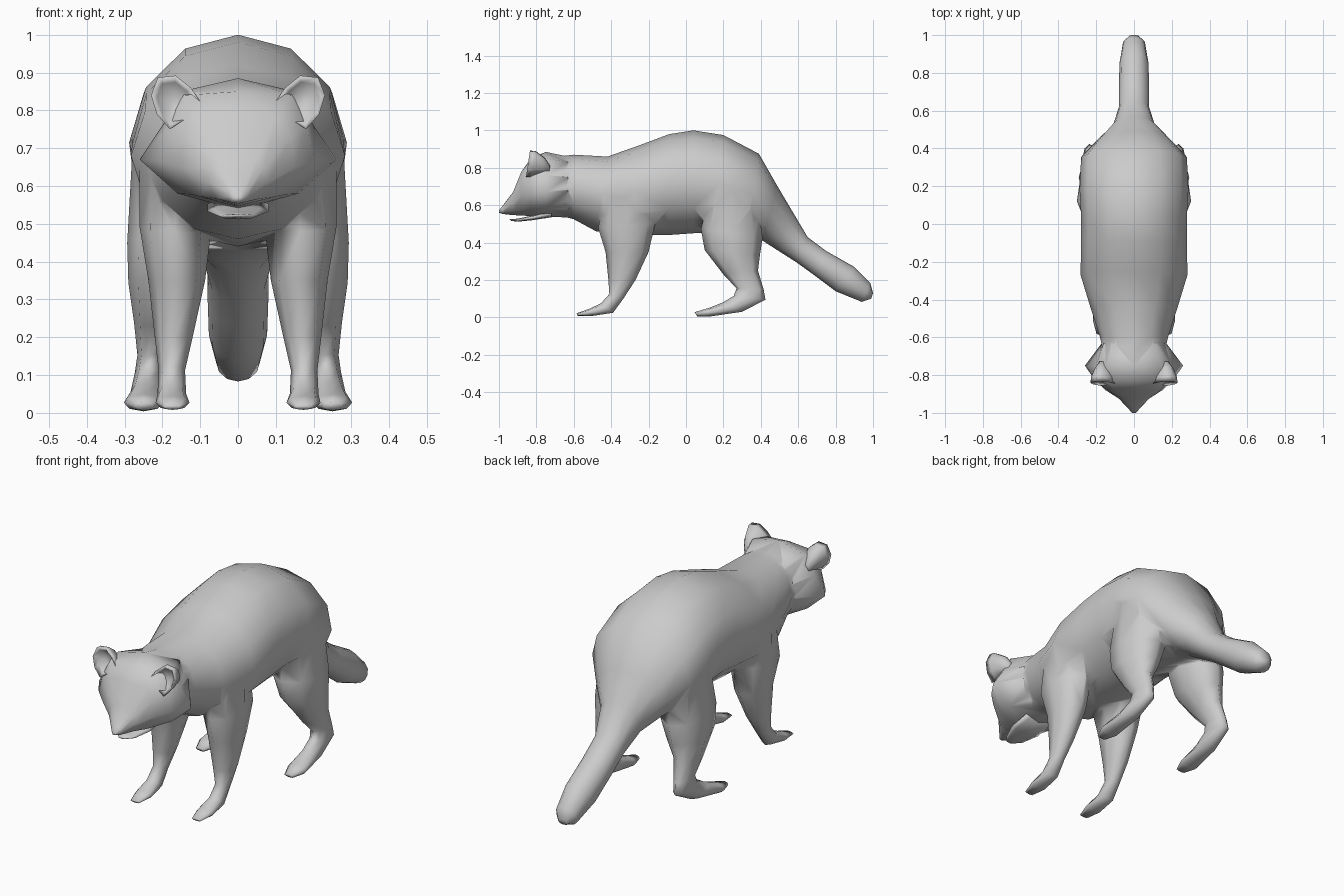
import bpy, bmesh, math
from mathutils import Vector


def skin(name, rings):
    """Bridge equal-length point rings into a closed smooth mesh."""
    bm = bmesh.new()
    loops = [[bm.verts.new(p) for p in r] for r in rings]
    n = len(loops[0])
    for r, s in zip(loops, loops[1:]):
        for i in range(n):
            j = (i + 1) % n
            bm.faces.new((r[i], r[j], s[j], s[i]))
    bm.faces.new(loops[0])
    bm.faces.new(loops[-1])
    bmesh.ops.recalc_face_normals(bm, faces=bm.faces)
    for f in bm.faces:
        f.smooth = True
    me = bpy.data.meshes.new(name)
    bm.to_mesh(me)
    bm.free()
    ob = bpy.data.objects.new(name, me)
    bpy.context.collection.objects.link(ob)
    return ob


def tube(name, rings, sides, side=1):
    """Rings: (y, z) of one edge, (y, z) of the opposite edge, centre x, half width."""
    out = []
    for ay, az, by, bz, x, w in rings:
        c = Vector((side * x, (ay + by) / 2, (az + bz) / 2))
        up = Vector((0, (ay - by) / 2, (az - bz) / 2))
        out.append([c + up * math.sin(t) + Vector((w * math.cos(t), 0, 0))
                    for t in (2 * math.pi * i / sides for i in range(sides))])
    return skin(name, out)


# Torso running into the tail
body = tube("body", [
    (-.78, .85, -.78, .57, 0, .14),
    (-.60, .87, -.60, .525, 0, .18),
    (-.42, .86, -.48, .46, 0, .228),
    (-.25, .92, -.29, .44, 0, .283),
    (-.09, .98, -.10, .44, 0, .28),
    (.04, 1.0, .04, .45, 0, .28),
    (.20, .975, .16, .455, 0, .288),
    (.39, .875, .32, .43, 0, .28),
    (.49, .70, .41, .41, 0, .19),
    (.57, .565, .48, .365, 0, .11),
    (.65, .43, .59, .295, 0, .08),
    (.75, .355, .68, .23, 0, .08),
    (.90, .27, .80, .14, 0, .077),
    (.985, .185, .94, .083, 0, .058),
    (1.0, .13, .99, .10, 0, .025)], 12)

# Head: half sections from crown to chin
sections = [
    (-.63, [(0, .86), (.11, .83), (.16, .75), (.17, .68), (.12, .58), (0, .535)]),
    (-.75, [(0, .885), (.15, .85), (.20, .76), (.26, .67), (.16, .58), (0, .537)]),
    (-.83, [(0, .85), (.14, .84), (.18, .76), (.205, .665), (.13, .578), (0, .542)]),
    (-.88, [(0, .78), (.10, .78), (.14, .73), (.15, .65), (.10, .572), (0, .545)]),
    (-.925, [(0, .67), (.05, .67), (.07, .65), (.08, .61), (.06, .567), (0, .547)]),
    (-.98, [(0, .597), (.015, .595), (.025, .587), (.028, .573), (.02, .558), (0, .553)]),
    (-1.0, [(0, .572), (.005, .572), (.01, .57), (.01, .566), (.008, .562), (0, .56)])]
head = skin("head", [[(x, y, z) for x, z in h] + [(-x, y, z) for x, z in h[-2:0:-1]]
                     for y, h in sections])

# Legs, front edge then back edge of each ring
FRONT_LEG = [
    (-.42, .70, -.21, .70, .16, .10),
    (-.47, .48, -.165, .50, .165, .095),
    (-.43, .35, -.20, .35, .162, .075),
    (-.415, .20, -.27, .20, .17, .05),
    (-.41, .125, -.335, .10, .175, .035),
    (-.455, .075, -.39, .025, .175, .038),
    (-.52, .045, -.50, .008, .173, .045),
    (-.585, .022, -.58, .008, .173, .025)]
HIND_LEG = [
    (.13, .68, .37, .68, .175, .105),
    (.08, .47, .41, .43, .185, .108),
    (.10, .36, .395, .33, .20, .09),
    (.20, .23, .385, .25, .22, .055),
    (.27, .155, .415, .15, .23, .036),
    (.255, .115, .425, .095, .235, .038),
    (.20, .082, .30, .03, .242, .042),
    (.12, .05, .12, .004, .25, .052),
    (.045, .028, .06, .006, .25, .025)]
parts = [head]
for s, tag in ((1, "left"), (-1, "right")):
    parts.append(tube("front_leg_" + tag, FRONT_LEG, 8, s))
    parts.append(tube("hind_leg_" + tag, HIND_LEG, 8, s))

# Fuse head and legs into one skin
bpy.context.view_layer.objects.active = body
for p in parts:
    m = body.modifiers.new("join", 'BOOLEAN')
    m.operation, m.solver, m.object = 'UNION', 'EXACT', p
    bpy.ops.object.modifier_apply(modifier=m.name)
    bpy.data.objects.remove(p)
for f in body.data.polygons:
    f.use_smooth = True

# Cupped ears: recess, rim, then back
RIM = [(.09, .81), (.125, .86), (.165, .892), (.212, .887), (.23, .84), (.215, .79), (.18, .75)]


def ear_ring(s, scale, y, drop=0):
    cx, cz = .165, .82
    return [(s * (cx + (x - cx) * scale), y + .15 * (.82 - z) * -1 * scale,
             cz + (z - cz) * scale - drop) for x, z in RIM]


for s, tag in ((1, "left"), (-1, "right")):
    skin("ear_" + tag, [ear_ring(s, .3, -.805), ear_ring(s, .75, -.825), ear_ring(s, 1, -.845),
                        ear_ring(s, .97, -.815), ear_ring(s, .65, -.765, .01),
                        ear_ring(s, .3, -.73, .03)])

# Lower jaw, slightly open
tube("lower_jaw", [
    (-.945, .526, -.935, .516, 0, .015),
    (-.90, .528, -.90, .512, 0, .05),
    (-.82, .545, -.82, .52, 0, .08),
    (-.72, .57, -.72, .535, 0, .08)], 8)
